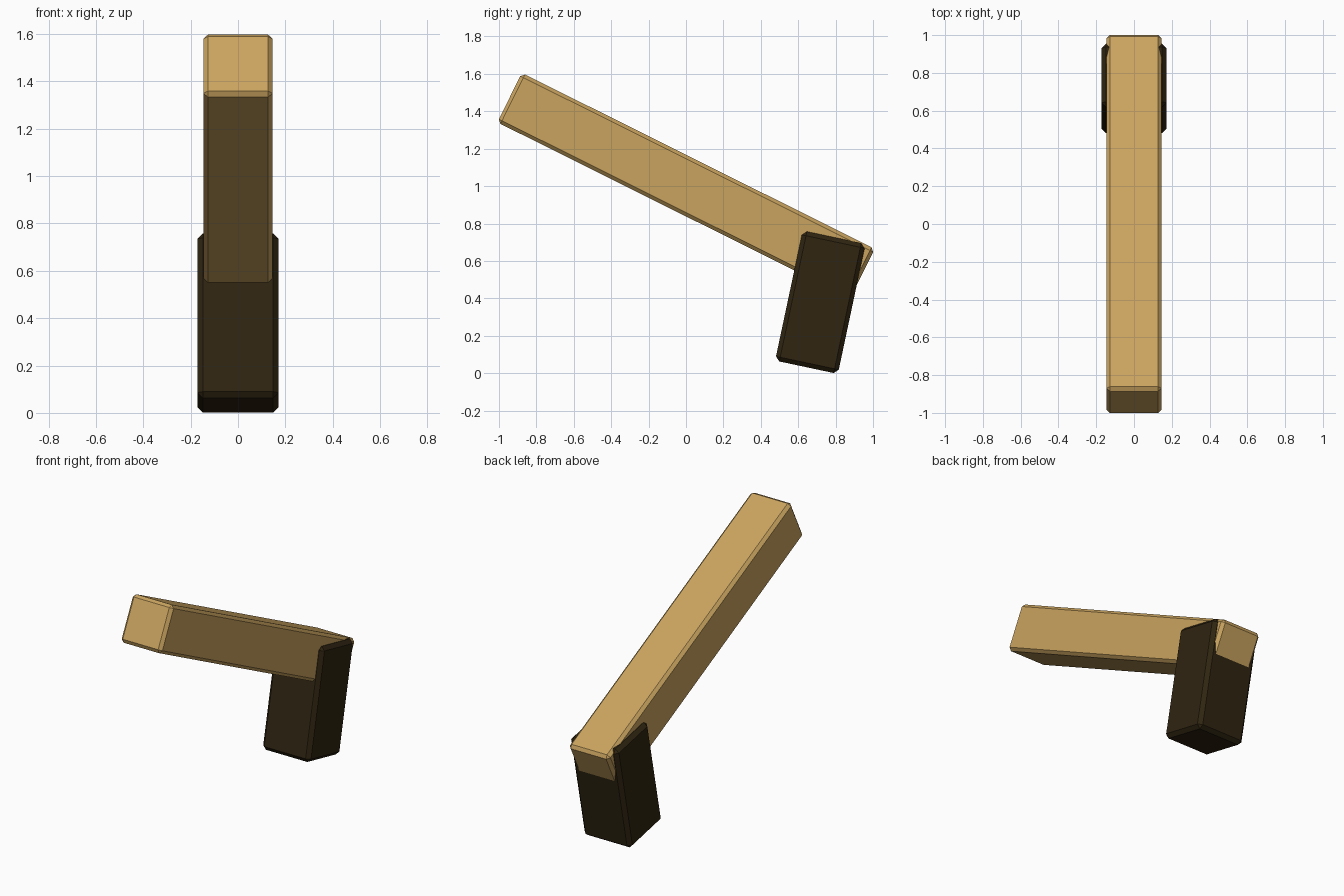
import bpy, bmesh, math
from mathutils import Matrix

if "Cube" in bpy.data.objects:
    bpy.data.objects.remove(bpy.data.objects["Cube"])


def material(name, rgb):
    m = bpy.data.materials.new(name)
    m.diffuse_color = (*rgb, 1.0)
    m.use_nodes = True
    m.node_tree.nodes["Principled BSDF"].inputs["Base Color"].default_value = m.diffuse_color
    return m


def chamfered_block(name, size, centre, tilt, bevel, mat):
    """Box with single-step chamfered edges, tilted about the x axis."""
    bm = bmesh.new()
    bmesh.ops.create_cube(bm, size=1.0, matrix=Matrix.Diagonal((*size, 1.0)))
    bmesh.ops.bevel(bm, geom=bm.edges[:], offset=bevel, segments=1,
                    affect='EDGES', profile=0.5)
    me = bpy.data.meshes.new(name)
    bm.to_mesh(me)
    bm.free()
    me.materials.append(mat)
    ob = bpy.data.objects.new(name, me)
    ob.location = centre
    ob.rotation_euler = (math.radians(tilt), 0, 0)
    bpy.context.collection.objects.link(ob)
    return ob


tan = material("tan", (0.59, 0.37, 0.115))
dark = material("dark brown", (0.029, 0.018, 0.0055))

# Long sloping beam, front end raised
chamfered_block("beam", (0.292, 2.108, 0.295), (0, 0, 1.003), -26.5, 0.019, tan)

# Dark block holding the low rear end
chamfered_block("holder", (0.343, 0.343, 0.71), (0, 0.718, 0.379), -12, 0.023, dark)
